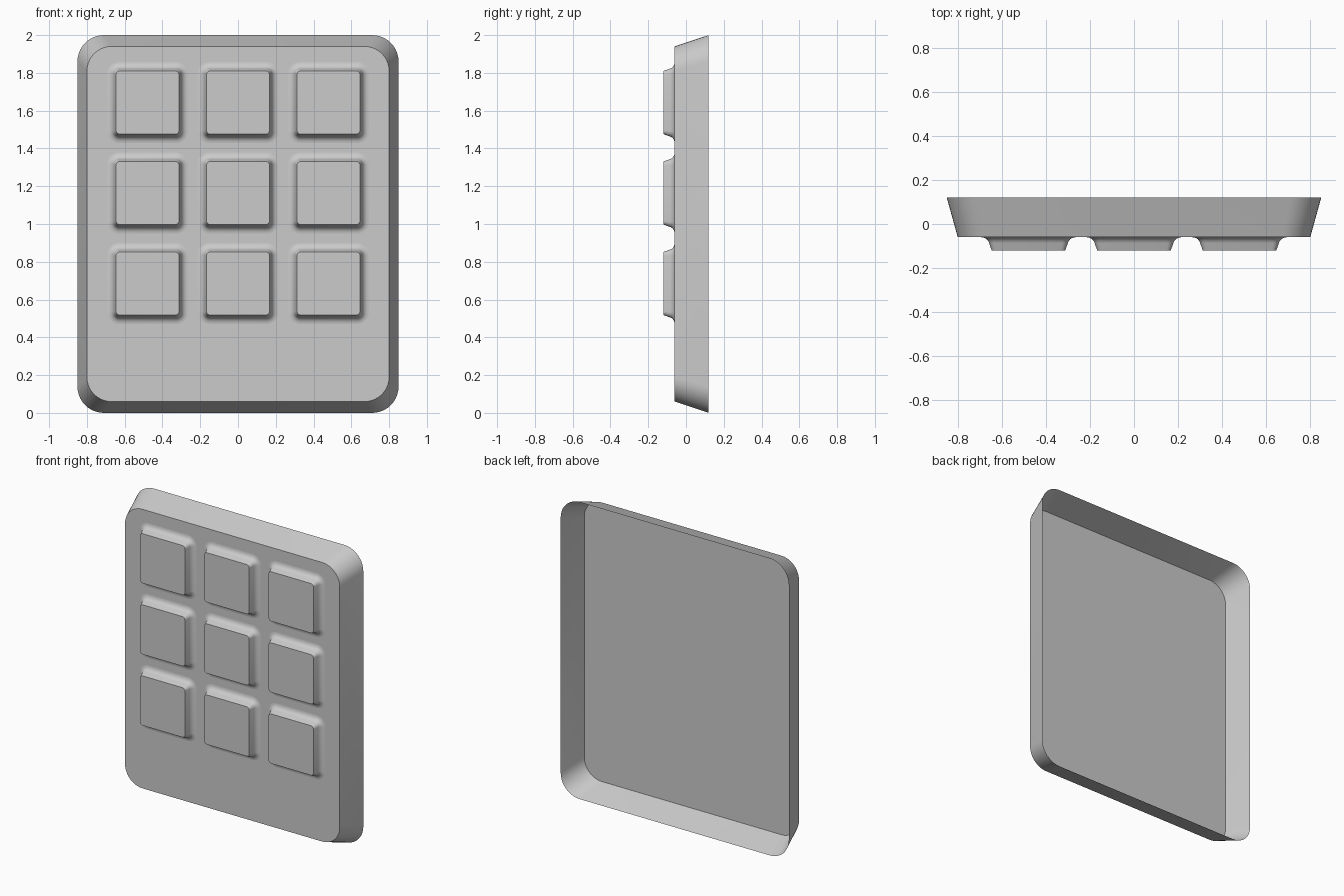
import bpy, bmesh, math

cube = bpy.data.objects.get("Cube")
if cube:
    bpy.data.objects.remove(cube)

grey = bpy.data.materials.new("plain grey")
grey.use_nodes = True
GREY = (0.6, 0.6, 0.6, 1)
grey.diffuse_color = GREY
grey.node_tree.nodes["Principled BSDF"].inputs["Base Color"].default_value = GREY


def rounded_ring(bm, half_x, half_z, radius, y, segments):
    """Rounded rectangle of vertices in the XZ plane."""
    ring = []
    for corner, (sx, sz) in enumerate([(1, 1), (-1, 1), (-1, -1), (1, -1)]):
        for i in range(segments + 1):
            a = math.pi / 2 * (corner + i / segments)
            ring.append(bm.verts.new((sx * (half_x - radius) + radius * math.cos(a), y,
                                      sz * (half_z - radius) + radius * math.sin(a))))
    return ring


def loft(name, sections, segments, location):
    """Skin rounded rectangles from back to front and close the front only."""
    bm = bmesh.new()
    rings = [rounded_ring(bm, *s, segments) for s in sections]
    for back, front in zip(rings, rings[1:]):
        for i in range(len(back)):
            j = (i + 1) % len(back)
            bm.faces.new((back[i], front[i], front[j], back[j]))
    bm.faces.new(rings[-1])
    bm.normal_update()
    # the closing face must look toward the front
    if bm.faces[:][-1].normal.y > 0:
        bm.faces[:][-1].normal_flip()
    mesh = bpy.data.meshes.new(name)
    bm.to_mesh(mesh)
    bm.free()
    mesh.materials.append(grey)
    obj = bpy.data.objects.new(name, mesh)
    obj.location = location
    bpy.context.collection.objects.link(obj)
    bpy.ops.object.select_all(action='DESELECT')
    obj.select_set(True)
    bpy.context.view_layer.objects.active = obj
    bpy.ops.object.shade_smooth_by_angle(angle=math.radians(30))
    return obj


# Tapered housing, open at the back
loft("housing", [(0.85, 1.0, 0.14, 0.12), (0.80, 0.94, 0.13, -0.06)], 10, (0, 0, 1))

# Key: concave flared collar, then a tapered cap with a flat front
FRONT, COLLAR_Y = -0.06, -0.083
collar = []
for i in range(6):
    a = math.pi / 2 * i / 5 * 0.8
    half = 0.215 - 0.035 * math.sin(a) / math.sin(math.pi * 0.4)
    depth = (1 - math.cos(a)) / (1 - math.cos(math.pi * 0.4))
    collar.append((half, half, half - 0.15, FRONT + (COLLAR_Y - FRONT) * depth))
cap = [(0.18, 0.18, 0.028, COLLAR_Y), (0.167, 0.167, 0.02, -0.12)]

for row, z in enumerate((1.643, 1.164, 0.685)):
    for col, x in enumerate((-0.479, 0, 0.479)):
        tag = f"{('top', 'middle', 'bottom')[row]}_{('right', 'centre', 'left')[col]}"
        loft("key_collar_" + tag, collar, 6, (x, 0, z))
        loft("key_cap_" + tag, cap, 6, (x, 0, z))
